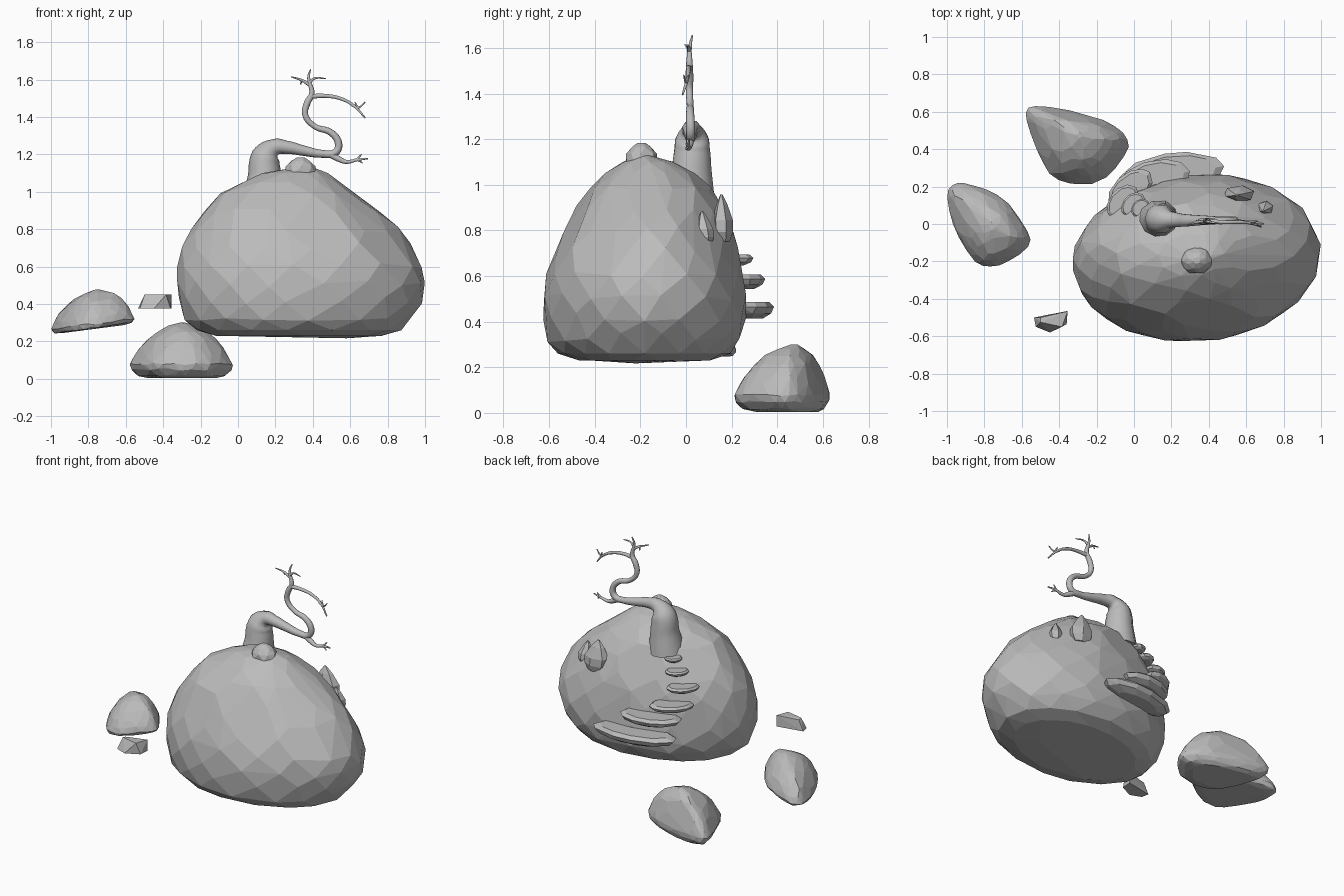
import bpy, bmesh, math, random
from mathutils import Vector, Matrix

random.seed(7)
stone = bpy.data.materials.new("stone_grey")
stone.diffuse_color = (0.5, 0.5, 0.5, 1)


def hull(name, points):
    """Flat-faceted rock: convex hull around a cloud of points."""
    bm = bmesh.new()
    for p in points:
        bm.verts.new(p)
    bmesh.ops.convex_hull(bm, input=bm.verts[:])
    loose = [v for v in bm.verts if not v.link_faces]
    bmesh.ops.delete(bm, geom=loose, context='VERTS')
    bmesh.ops.dissolve_limit(bm, angle_limit=math.radians(5),
                             verts=bm.verts[:], edges=bm.edges[:])
    bmesh.ops.recalc_face_normals(bm, faces=bm.faces[:])
    me = bpy.data.meshes.new(name)
    bm.to_mesh(me)
    bm.free()
    me.materials.append(stone)
    ob = bpy.data.objects.new(name, me)
    bpy.context.collection.objects.link(ob)
    return ob


def jit(a):
    return random.uniform(-a, a)


# Big boulder: jittered elliptical rings (z, x min, x max, y min, y max)
levels = [(0.217, 0.2, 0.6, -0.3, -0.05), (0.23, -0.12, 0.77, -0.47, 0.11), (0.26, -0.22, 0.87, -0.56, 0.19),
          (0.33, -0.285, 0.935, -0.61, 0.245), (0.42, -0.315, 0.98, -0.625, 0.265),
          (0.51, -0.325, 0.998, -0.63, 0.265), (0.61, -0.32, 0.98, -0.61, 0.25),
          (0.71, -0.295, 0.92, -0.575, 0.23), (0.80, -0.25, 0.85, -0.535, 0.20),
          (0.89, -0.185, 0.765, -0.485, 0.165), (0.98, -0.09, 0.645, -0.42, 0.11),
          (1.05, 0.02, 0.55, -0.355, 0.04), (1.10, 0.13, 0.48, -0.28, -0.05),
          (1.128, 0.29, 0.41, -0.21, -0.15)]
pts = []
for i, (z, x0, x1, y0, y1) in enumerate(levels):
    n = 16 if z < 1 else 10
    rx, ry = (x1 - x0) / 2, (y1 - y0) / 2
    for k in range(n):
        a = 2 * math.pi * (k + 0.5 * (i % 2) + jit(0.15)) / n
        s = 1.006 + jit(0.006)
        pts.append(((x0 + x1) / 2 + s * rx * (math.cos(a) + 0.07 * math.sin(a)),
                    (y0 + y1) / 2 + s * ry * math.sin(a),
                    z + (jit(0.02) if 0.3 < z < 1.04 else 0)))
hull("boulder", pts)


def catmull(a, b, c, d, t):
    return 0.5 * (2 * b + (c - a) * t + (2 * a - 5 * b + 4 * c - d) * t * t
                  + (3 * b - a - 3 * c + d) * t ** 3)


# Two loose stones: rounded plan outlines shrunk towards an apex, level by level
def outlined_stone(name, outline, apex, profile, tilt=0):
    cloud = []
    o = [Vector(p) for p in outline]
    n = len(o)
    for i, (z, s) in enumerate(profile):
        for k in range(n):
            for t in ((0.0, 0.5) if s > 0.6 else (0.25 * (i % 2),)):
                t += 0.25 * (i % 2)
                v = catmull(o[k - 1], o[k], o[(k + 1) % n], o[(k + 2) % n], t)
                v = Vector(apex).lerp(v, s * (1 + jit(0.015)))
                cloud.append((v.x, v.y, z + tilt * (v.x - apex[0]) + (jit(0.006) if i else 0)))
    hull(name, cloud)


outlined_stone("lower_stone",
               [(-.575, .61), (-.5, .632), (-.29, .595), (-.13, .54), (-.045, .47), (-.035, .39), (-.13, .27),
                (-.2, .225), (-.31, .212), (-.43, .25), (-.505, .36), (-.562, .52)],
               (-.295, .48),
               [(0.004, .66), (.02, .85), (.05, .97), (.08, 1), (.12, .92), (.16, .83), (.21, .68),
                (.25, .51), (.28, .29), (.295, .08)])
outlined_stone("upper_stone",
               [(-.995, .18), (-.94, .217), (-.87, .207), (-.79, .185), (-.67, .107), (-.57, -.04), (-.567, -.12),
                (-.67, -.2), (-.77, -.23), (-.85, -.2), (-.94, -.07), (-.985, .07)],
               (-.76, -.01),
               [(.268, .75), (.277, .95), (.295, 1), (.33, .95), (.37, .84), (.41, .68), (.44, .5),
                (.46, .3), (.472, .1)], tilt=0.13)

# Small angular shard
hull("shard", [(-.535, -.5, .375), (-.355, -.465, .375), (-.36, -.535, .375), (-.45, -.58, .375),
               (-.525, -.55, .375), (-.5, -.525, .45), (-.355, -.467, .45), (-.385, -.55, .45),
               (-.44, -.535, .45), (-.5, -.5, .445)])

# Knob on top of the boulder
pts = []
for i, (z, r) in enumerate([(1.06, .07), (1.10, .088), (1.135, .08), (1.165, .052), (1.184, .02)]):
    for k in range(8):
        a = 2 * math.pi * (k + 0.5 * (i % 2) + jit(.15)) / 8
        pts.append((.335 + r * math.cos(a), -.195 + .85 * r * math.sin(a), z))
hull("top_knob", pts)

# Ledge steps climbing round the back: x, y, z, half length, half depth, turn, half thickness
steps = [(.20, .265, .45, .285, .115, 8, .036), (.105, .23, .575, .20, .11, 14, .031),
         (-.02, .185, .67, .14, .085, 40, .024), (-.06, .12, .78, .105, .07, 48, .02),
         (-.005, .103, .868, .075, .055, 48, .017), (.035, .085, .94, .055, .045, 45, .015)]
for i, (x, y, z, l, d, turn, t) in enumerate(steps):
    rot = Matrix.Rotation(math.radians(turn), 3, 'Z')
    pts = []
    for h, s in ((t, .84), (t * .4, 1), (-t * .4, .9), (-t, .6)):
        for k in range(11):
            a = 2 * math.pi * (k + jit(0.15)) / 11
            pts.append(Vector((x, y, z + h)) + rot @ Vector((l * s * math.cos(a), d * s * math.sin(a), 0)))
    hull(f"ledge_step_{i + 1}", pts)


# Pointed outcrops on the back right
def outcrop(name, base, tip, rx, ry):
    b, t = Vector(base), Vector(tip)
    pts = []
    for f, s in ((0, .6), (.2, .95), (.45, 1), (.78, .55), (1, .1)):
        c = b.lerp(t, f)
        for k in range(6):
            a = math.pi * (k + .3) / 3
            pts.append((c.x + rx * s * math.cos(a), c.y + ry * s * math.sin(a), c.z))
    hull(name, pts)


outcrop("large_outcrop", (.57, .165, .752), (.55, .155, .958), .085, .046)
outcrop("small_outcrop", (.705, .092, .742), (.69, .07, .885), .047, .038)


# Bare twisted tree: tapered tubes through (x, y, z, radius)
def limb(name, path):
    cu = bpy.data.curves.new(name, 'CURVE')
    cu.dimensions = '3D'
    cu.bevel_depth = 1
    cu.bevel_resolution = 3
    cu.resolution_u = 5
    cu.use_fill_caps = True
    sp = cu.splines.new('BEZIER')
    sp.bezier_points.add(len(path) - 1)
    for bp, (x, y, z, r) in zip(sp.bezier_points, path):
        bp.co = (x, y, z)
        bp.radius = r
        bp.handle_left_type = bp.handle_right_type = 'AUTO'
    ob = bpy.data.objects.new(name, cu)
    bpy.context.collection.objects.link(ob)
    cu.materials.append(stone)
    bpy.ops.object.select_all(action='DESELECT')
    bpy.context.view_layer.objects.active = ob
    ob.select_set(True)
    bpy.ops.object.convert(target='MESH')
    bpy.ops.object.shade_smooth_by_angle(angle=math.radians(50))


limb("trunk", [(.135, .015, .95, .115), (.142, .025, 1.08, .09), (.15, .027, 1.19, .078), (.195, .025, 1.238, .045),
               (.26, .02, 1.238, .035), (.36, .02, 1.218, .027), (.45, .02, 1.203, .021),
               (.52, .02, 1.21, .02), (.538, .02, 1.255, .02), (.5, .018, 1.315, .018), (.41, .018, 1.35, .015),
               (.36, .015, 1.41, .016), (.37, .015, 1.475, .018), (.395, .015, 1.525, .015),
               (.382, .015, 1.585, .01)])
limb("low_branch", [(.49, .02, 1.203, .019), (.54, .015, 1.175, .016), (.58, .01, 1.16, .011),
                    (.64, .01, 1.172, .008), (.695, 0, 1.178, .004)])
limb("right_branch", [(.385, .015, 1.51, .014), (.47, .01, 1.513, .011), (.55, .01, 1.498, .01),
                      (.62, .005, 1.46, .008), (.68, -.015, 1.395, .004)])
twigs = [[(.635, .01, 1.172, .007), (.66, .015, 1.2, .003)],
         [(.635, .01, 1.172, .006), (.665, 0, 1.155, .003)],
         [(.61, .005, 1.465, .008), (.64, 0, 1.45, .006), (.68, -.01, 1.48, .003)],
         [(.64, 0, 1.45, .006), (.625, .01, 1.48, .003)],
         [(.385, .015, 1.57, .01), (.34, .01, 1.597, .007), (.285, -.005, 1.615, .003)],
         [(.34, .01, 1.597, .006), (.335, .02, 1.575, .003)],
         [(.382, .015, 1.58, .01), (.378, .02, 1.62, .007), (.388, .028, 1.655, .003)],
         [(.382, .015, 1.585, .009), (.41, .01, 1.607, .006), (.47, 0, 1.605, .003)]]
for i, path in enumerate(twigs):
    limb(f"twig_{i + 1}", path)
